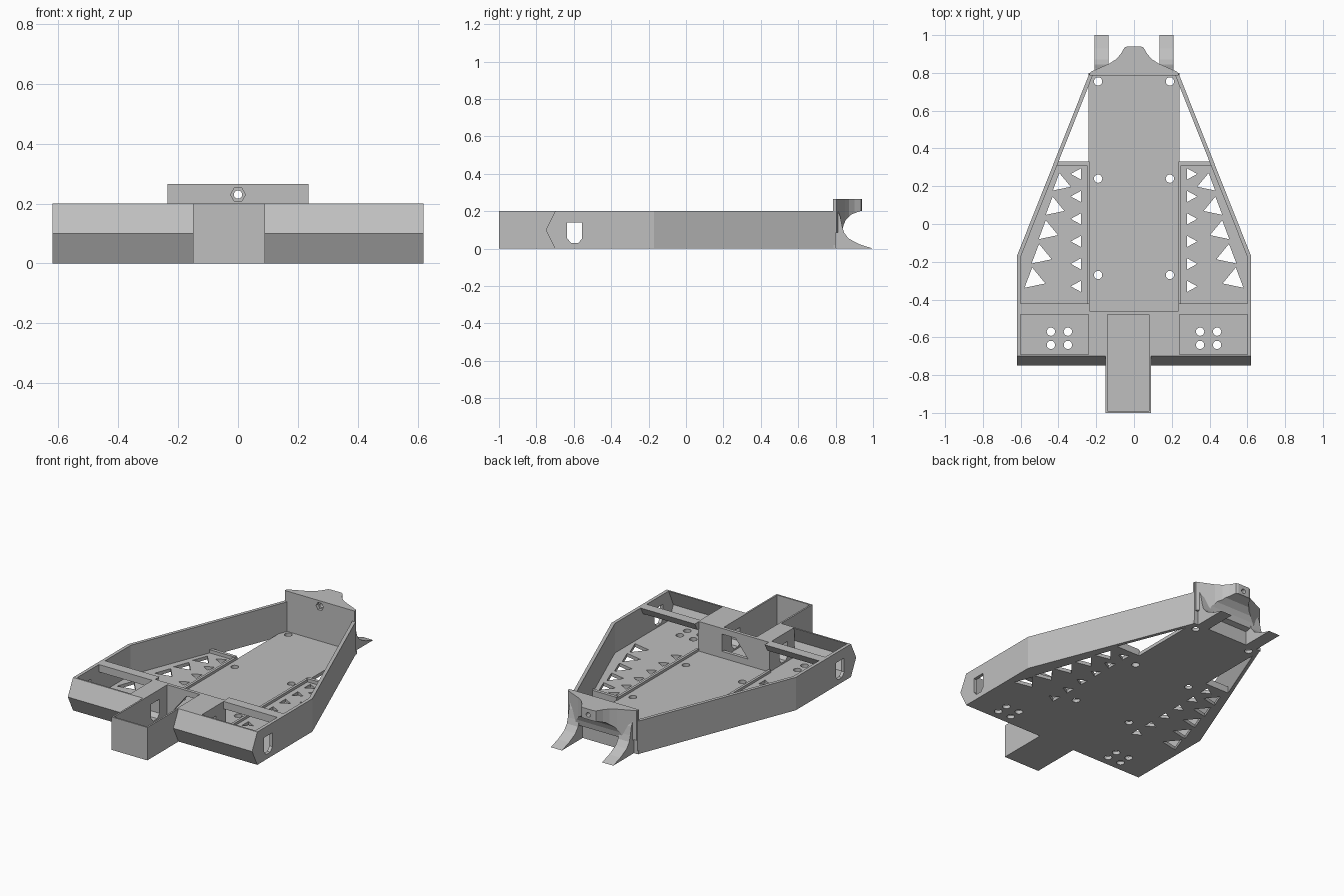
import bpy, bmesh, math

cube = bpy.data.objects.get("Cube")
if cube:
    bpy.data.objects.remove(cube, do_unlink=True)

grey = bpy.data.materials.new("plain grey")
grey.use_nodes = True
GREY = (0.52, 0.52, 0.52, 1)
grey.diffuse_color = GREY
grey.node_tree.nodes["Principled BSDF"].inputs["Base Color"].default_value = GREY

T = 0.02          # floor and wall thickness
H = 0.2           # wall height
AXES = {"x": lambda a, b, h: (h, a, b),
        "y": lambda a, b, h: (a, h, b),
        "z": lambda a, b, h: (a, b, h)}


def prism(name, pts, axis, lo, hi):
    """Extrude a closed 2D outline along an axis."""
    bm = bmesh.new()
    put = AXES[axis]
    face = bm.faces.new([bm.verts.new(put(a, b, lo)) for a, b in pts])
    new = bmesh.ops.extrude_face_region(bm, geom=[face])["geom"]
    move = put(0, 0, hi - lo)
    bmesh.ops.translate(bm, vec=move, verts=[v for v in new if isinstance(v, bmesh.types.BMVert)])
    bmesh.ops.recalc_face_normals(bm, faces=bm.faces)
    mesh = bpy.data.meshes.new(name)
    bm.to_mesh(mesh)
    bm.free()
    mesh.materials.append(grey)
    ob = bpy.data.objects.new(name, mesh)
    bpy.context.collection.objects.link(ob)
    return ob


def box(name, x0, x1, y0, y1, z0, z1):
    return prism(name, [(x0, y0), (x1, y0), (x1, y1), (x0, y1)], "z", z0, z1)


def circle(a, b, r, n=20):
    return [(a + r * math.cos(i * math.tau / n), b + r * math.sin(i * math.tau / n)) for i in range(n)]


def flip(pts, s):
    return [(s * x, y) for x, y in pts]


def boolean(ob, tools, operation="DIFFERENCE"):
    """Apply each tool to the object, then discard the tools."""
    bpy.context.view_layer.objects.active = ob
    for tool in tools:
        mod = ob.modifiers.new("cut", "BOOLEAN")
        mod.operation, mod.solver, mod.object = operation, "EXACT", tool
        bpy.ops.object.modifier_apply(modifier=mod.name)
        bpy.data.objects.remove(tool, do_unlink=True)


def hole(pts, axis="z", lo=-0.1, hi=0.1):
    return prism("cutter", pts, axis, lo, hi)


def side_port():
    # square-topped port with rounded lower corners
    return hole([(-0.635, 0.14), (-0.555, 0.14), (-0.555, 0.055), (-0.575, 0.03),
                 (-0.615, 0.03), (-0.635, 0.055)], "x", -0.7, 0.7)


# Centre floor with screw holes
floor = box("centre_floor", -0.24, 0.24, -0.70, 0.80, 0, T)
boolean(floor, [hole(circle(s * 0.19, y, 0.022)) for s in (1, -1) for y in (0.755, 0.24, -0.27)])

for s, side in ((1, "left"), (-1, "right")):
    # Side floor with triangular lightening holes
    panel = prism(side + "_side_floor",
                  flip([(0.24, -0.70), (0.61, -0.70), (0.61, -0.17), (0.41, 0.33), (0.24, 0.33)], s), "z", 0, T)
    cuts = []
    for i in range(6):
        y = 0.265 - 0.119 * i
        cuts.append(hole(flip([(0.28, y - 0.03), (0.335, y), (0.28, y + 0.03)], s)))
    for i in range(5):
        x, y, k = 0.395 + 0.036 * i, 0.27 - 0.125 * i, 1 + 0.04 * i
        cuts.append(hole(flip([(x, y), (x + 0.035 * k, y - 0.093 * k), (x - 0.06 * k, y - 0.073 * k)], s)))
    cuts += [hole(circle(s * x, y, 0.022)) for x in (0.35, 0.44) for y in (-0.57, -0.64)]
    boolean(panel, cuts)

    # Low ribs on the floor
    prism(side + "_floor_rail", flip([(0.235, -0.46), (0.25, -0.46), (0.25, 0.33), (0.235, 0.33)], s), "z", 0, 0.035)
    prism(side + "_floor_lip", flip([(0.24, 0.31), (0.415, 0.31), (0.41, 0.33), (0.24, 0.33)], s), "z", 0, 0.04)

    # Outer wall with port
    wall = prism(side + "_wall",
                 flip([(0.62, -0.70), (0.62, -0.17), (0.235, 0.80), (0.213, 0.80), (0.60, -0.174), (0.60, -0.70)], s),
                 "z", 0, H)
    boolean(wall, [side_port()])

    # Pointed front bumper and its end cap
    inner = 0.085 if s > 0 else 0.145
    prism(side + "_bumper", [(-0.70, 0), (-0.75, 0.1), (-0.70, H), (-0.69, H), (-0.735, 0.1), (-0.69, 0)],
          "x", s * inner, s * 0.62)
    prism(side + "_bumper_cap", [(-0.70, 0), (-0.75, 0.1), (-0.70, H)], "x", s * 0.60, s * 0.62)

    # Block beside the front box, and tapered bridge behind the bay
    block = prism(side + "_block", flip([(inner, -0.70), (0.24, -0.70), (0.24, -0.47), (inner, -0.47)], s), "z", 0, H)
    boolean(block, [side_port()])
    prism(side + "_bridge", [(-0.48, H), (-0.42, H), (-0.445, 0.155), (-0.48, 0.155)], "x", s * 0.235, s * 0.61)

    # Curved rear foot
    prism(side + "_rear_foot", [(0.79, 0), (1.0, 0), (0.93, 0.022), (0.87, 0.053), (0.845, 0.085),
                                (0.835, 0.12), (0.825, 0.17), (0.81, 0.21), (0.79, 0.21)],
          "x", s * 0.135, s * 0.21)

# Open front box
box("box_floor", -0.15, 0.09, -1.0, -0.69, 0, T)
box("box_front", -0.15, 0.09, -1.0, -0.99, 0, H)
for name, x in (("box_right_wall", -0.15), ("box_left_wall", 0.08)):
    boolean(box(name, x, x + 0.01, -1.0, -0.47, 0, H), [side_port()])

# Cross wall with cut-corner window
cross = box("cross_wall", -0.24, 0.24, -0.48, -0.46, 0, H)
boolean(cross, [hole([(0.08, 0.06), (0.08, 0.165), (-0.01, 0.165), (-0.095, 0.06)], "y", -0.6, -0.3)])


# Rear wall and nose, with bolt hole and hexagonal nut pocket
def bolt_cuts():
    return [hole(circle(0, 0.23, 0.014), "y", 0.7, 1.1), hole(circle(0, 0.23, 0.025, 6), "y", 0.7, 0.805)]


boolean(box("rear_wall", -0.235, 0.235, 0.785, 0.80, 0, 0.265), bolt_cuts())
half = [(0.235, 0.79), (0.23, 0.805), (0.13, 0.85), (0.095, 0.872), (0.07, 0.90), (0.05, 0.935), (0.035, 0.94)]
nose = prism("nose", half + flip(half[::-1], -1), "z", 0, 0.265)
under = hole([(0.78, 0.3), (0.78, 0.08), (0.835, 0.09), (0.842, 0.125), (0.855, 0.155),
              (0.885, 0.183), (0.93, 0.2), (0.96, 0.205), (0.96, 0.3)], "x", -0.3, 0.3)
boolean(nose, [under], "INTERSECT")
boolean(nose, bolt_cuts())
